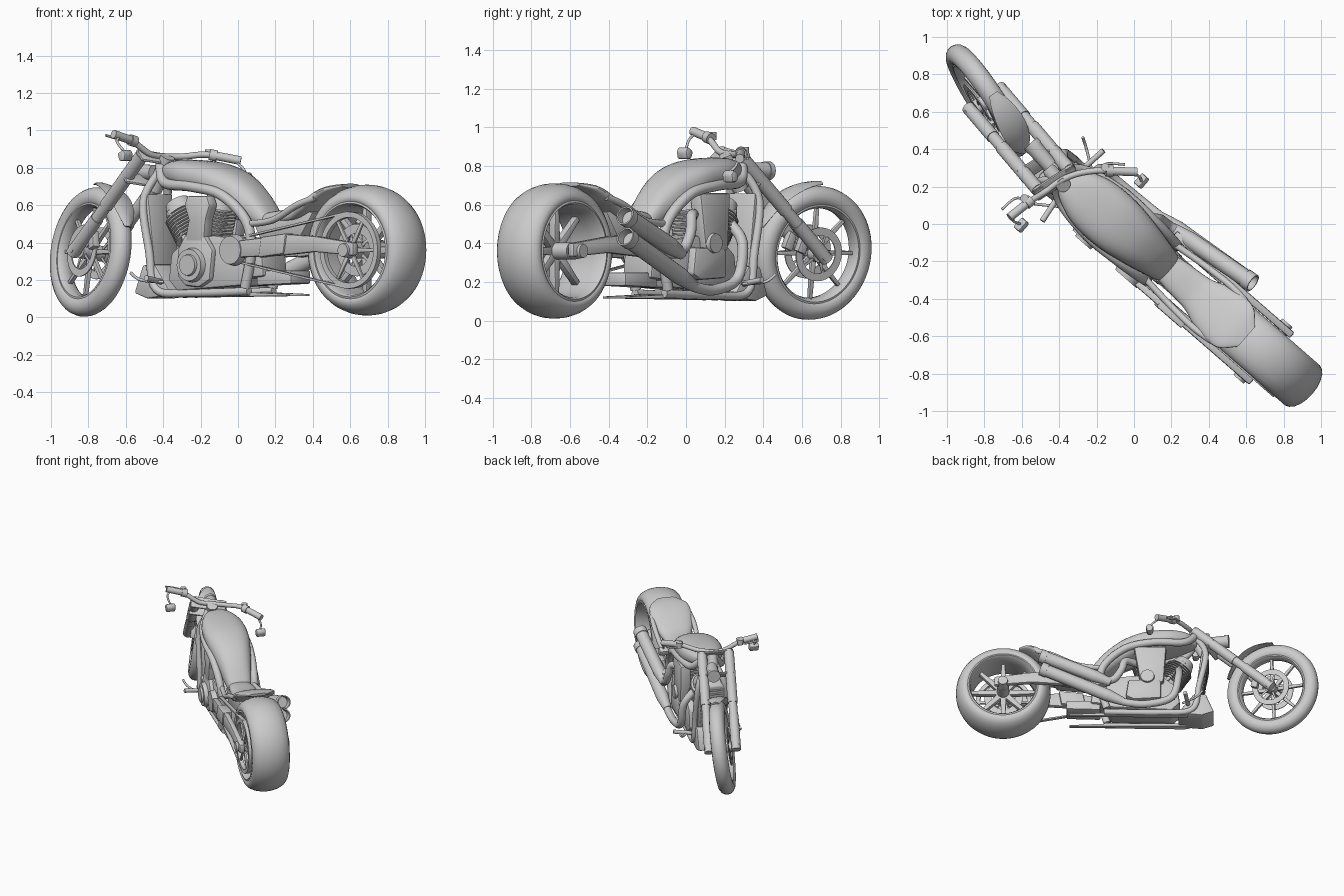
import bpy, bmesh
from math import radians, sin, cos, pi, copysign
from mathutils import Matrix, Vector

if "Cube" in bpy.data.objects:
    bpy.data.objects.remove(bpy.data.objects["Cube"])

# body frame: +x forward, +y rider's left; front frame: steered wheel hub
B = Matrix.Translation((-.04, -.045, 0)) @ Matrix.Rotation(radians(139), 4, 'Z')
F = (B @ Matrix.Translation((1.025, -.04, .35)) @ Matrix.Rotation(radians(-16), 4, 'Z')
     @ Matrix.Rotation(radians(8), 4, 'X'))
R = B @ Matrix.Translation((-.967, 0, .36))


def finish(name, bm, M):
    bmesh.ops.recalc_face_normals(bm, faces=bm.faces)
    me = bpy.data.meshes.new(name)
    bm.to_mesh(me)
    bm.free()
    me.transform(M)
    ob = bpy.data.objects.new(name, me)
    bpy.context.collection.objects.link(ob)
    return ob


def skin(name, rings, M=B, close=False):
    """Faces between rings of points; ends capped unless closed."""
    bm = bmesh.new()
    vs = [[bm.verts.new(p) for p in r] for r in rings]
    n, m = len(vs), len(vs[0])
    for i in range(n if close else n - 1):
        for j in range(m):
            a, b, k = vs[i], vs[(i + 1) % n], (j + 1) % m
            bm.faces.new((a[j], b[j], b[k], a[k]))
    if not close:
        bm.faces.new(vs[0])
        bm.faces.new(vs[-1])
    return finish(name, bm, M)


def lathe(name, prof, M, n=64):
    """Revolve a closed (radius, y) profile about the y axis."""
    ang = [2 * pi * i / n for i in range(n)]
    return skin(name, [[(r * cos(a), y, r * sin(a)) for r, y in prof] for a in ang], M, True)


def mirror(half):
    return half + [(r, -y) for r, y in reversed(half) if y]


def cyl(name, p, q, r, r2=None, M=B, n=24):
    p, q = Vector(p), Vector(q)
    bm = bmesh.new()
    bmesh.ops.create_cone(bm, cap_ends=True, segments=n, radius1=r, radius2=r if r2 is None else r2,
                          depth=(q - p).length)
    T = Matrix.Translation((p + q) / 2) @ (q - p).to_track_quat('Z', 'Y').to_matrix().to_4x4()
    return finish(name, bm, M @ T)


def spline(pts, k=6):
    """Catmull-Rom samples through tuples of any length."""
    P = [pts[0]] + list(pts) + [pts[-1]]
    out = []
    for i in range(1, len(P) - 2):
        for s in range(k):
            t = s / k
            out.append([.5 * (2 * b + (c - a) * t + (2 * a - 5 * b + 4 * c - d) * t * t
                              + (3 * b - a - 3 * c + d) * t ** 3)
                        for a, b, c, d in zip(*P[i - 1:i + 3])])
    return out + [list(pts[-1])]


def tube(name, pts, r, M=B, n=14):
    path, u, rings = [Vector(p) for p in spline(pts)], None, []
    for i, p in enumerate(path):
        d = (path[min(i + 1, len(path) - 1)] - path[max(i - 1, 0)]).normalized()
        u = d.orthogonal() if u is None else u
        u = (u - d * u.dot(d)).normalized()
        w = d.cross(u)
        rings.append([p + r * (u * cos(2 * pi * j / n) + w * sin(2 * pi * j / n)) for j in range(n)])
    return skin(name, rings, M)


def loft(name, secs, M=B, e=.8, n=28):
    """Superellipse sections: x, z centre, half width, half height."""
    f = lambda v: copysign(abs(v) ** e, v)
    return skin(name, [[(x, w * f(cos(2 * pi * j / n)), z + h * f(sin(2 * pi * j / n)))
                        for j in range(n)] for x, z, w, h in spline(secs)], M)


def prism(name, prof, y0, y1, M=B, bev=.008):
    """Side-view outline extruded across the bike, edges bevelled."""
    bm = bmesh.new()
    a, b = ([bm.verts.new((x, y, z)) for x, z in prof] for y in (y0, y1))
    bm.faces.new(a)
    bm.faces.new(b)
    for i in range(len(a)):
        k = (i + 1) % len(a)
        bm.faces.new((a[i], a[k], b[k], b[i]))
    bmesh.ops.recalc_face_normals(bm, faces=bm.faces)
    bmesh.ops.bevel(bm, geom=bm.edges[:], offset=bev, segments=2, affect='EDGES', profile=.5)
    return finish(name, bm, M)


def spokes(name, M, r0, r1, y0, y1, w, count):
    for i in range(count):
        S = M @ Matrix.Rotation(2 * pi * i / count, 4, 'Y')
        prism(name, [(r0, -w), (r1, -w * .6), (r1, w * .6), (r0, w)], y0, y1, S, .003)


# rear wheel: fat rounded tire, deep rim, hub, brake disc
lathe("rear_tire", mirror([(.25, .125), (.262, .138), (.28, .142), (.3, .134), (.32, .115),
                           (.337, .08), (.347, .04), (.35, 0)]), R, 72)
lathe("rear_rim", [(.268, .134), (.25, .14), (.24, .125), (.235, .05), (.235, -.05), (.24, -.125),
                   (.25, -.14), (.268, -.134)], R)
spokes("rear_spoke", R, .04, .24, -.02, .02, .022, 8)
cyl("rear_hub", (0, -.12, 0), (0, .12, 0), .045, M=R)
lathe("rear_brake_disc", [(.09, .075), (.14, .075), (.14, .085), (.09, .085)], R, 48)
spokes("rear_disc_arm", R, .03, .1, .077, .083, .012, 5)

# drive pulleys and belt
lathe("rear_pulley", [(.175, .12), (.205, .12), (.205, .15), (.175, .15)], R, 56)
spokes("pulley_spoke", R, .03, .18, .128, .142, .014, 6)
cyl("front_pulley", (-.16, .12, .36), (-.16, .155, .36), .065)
for z0, z1 in ((.42, .562), (.30, .157)):
    prism("drive_belt", [(-.16, z0 - .006), (-.96, z1 - .006), (-.96, z1 + .006), (-.16, z0 + .006)],
          .122, .15, bev=.002)

# front wheel
lathe("front_tire", [(.292 + .057 * cos(t * pi / 8), .057 * sin(t * pi / 8)) for t in range(16)], F, 72)
lathe("front_rim", mirror([(.262, .045), (.25, .047), (.238, .03), (.234, 0)]), F)
spokes("front_spoke", F, .03, .24, -.012, .012, .015, 8)
cyl("front_hub", (0, -.07, 0), (0, .07, 0), .042, M=F)
cyl("front_axle", (0, -.13, 0), (0, .13, 0), .024, M=F)
for s in (-1, 1):
    lathe("front_brake_disc", [(.1, s * .05), (.14, s * .05), (.14, s * .057), (.1, s * .057)], F, 48)
    spokes("front_disc_arm", F, .03, .11, s * .053 - .003, s * .053 + .003, .01, 5)
    prism("brake_caliper", [(-.15, .02), (-.1, .0), (-.08, .08), (-.12, .11)], s * .04, s * .085, F)
# pointed front fender hugging the rear of the tire
arc = [(radians(88 + 7 * i), .075 * sin(pi * (i + .6) / 11) ** .6) for i in range(11)]
skin("front_fender", [[(r * cos(a), w * y, r * sin(a)) for r, y in
                       ((.362, 1), (.372, .55), (.376, 0), (.372, -.55), (.362, -1), (.358, -.9), (.361, 0), (.358, .9))]
                      for a, w in arc], F)

# raked fork, clamps and headlight
top = Vector((-.56, 0, .52))
for s in (-1, 1):
    o = Vector((0, s * .1, 0))
    cyl("fork_lower", o + top * -.04, o + top * .32, .036, M=F)
    cyl("fork_tube", o + top * .3, o + top * 1.0, .032, M=F)
    cyl("fork_sleeve", o + top * .45, o + top * .98, .037, M=F)
for t in (.74, .97):
    x, z = top.x * t, top.z * t
    prism("fork_clamp", [(x - .05, z - .035), (x + .02, z + .022), (x + .008, z + .038), (x - .06, z - .02)],
          -.13, .13, F, .01)
cyl("steering_head", (.52, .02, .68), (.42, .03, .86), .04)
cyl("headlight", (.54, 0, .775), (.68, -.02, .775), .04, .045)
cyl("headlight_rim", (.67, -.02, .775), (.70, -.023, .775), .048)

# handlebar, grips, levers, mirrors
tube("handlebar", [(.52, .33, .975), (.5, .22, .94), (.47, .12, .875), (.45, .03, .86),
                   (.4, -.07, .86), (.31, -.17, .87), (.18, -.27, .84)], .017)
for p, q in (((.525, .35, .98), (.505, .24, .95)), ((.17, -.28, .838), (.27, -.2, .863))):
    p, q = Vector(p), Vector(q)
    d = (p - q).normalized()
    cyl("grip", p, q, .023)
    cyl("control_housing", q, q - d * .04, .03)
    c = q - d * .02
    cyl("fluid_reservoir", c + Vector((.03, 0, -.01)), c + Vector((.03, 0, .03)), .022)
    tube("lever", [c, c + Vector((.06, 0, 0)) + d * .03, c + Vector((.06, 0, -.005)) + d * .13], .007)
for stem, c in (([(.51, .31, .97), (.5, .35, .94), (.46, .34, .89)], (.45, .34, .865)),
                ([(.2, -.25, .845), (.15, -.27, .8), (.12, -.26, .77)], (.12, -.26, .745))):
    tube("mirror_stem", stem, .007)
    x, y, z = c
    prism("mirror", [(x - .03, z + .01), (x - .01, z + .035), (x + .03, z + .01), (x + .015, z - .03),
                     (x - .02, z - .03)], y - .035, y + .035, bev=.01)

# tank, seat and tail
loft("fuel_tank", [(.46, .775, .045, .035), (.37, .776, .11, .062), (.24, .762, .155, .08),
                   (.07, .735, .16, .088), (-.08, .672, .137, .1), (-.2, .592, .11, .095),
                   (-.29, .525, .085, .06), (-.33, .5, .05, .03)])
loft("seat", [(-.23, .51, .07, .04), (-.35, .53, .09, .04), (-.5, .545, .105, .04), (-.6, .585, .14, .045),
              (-.7, .64, .155, .042), (-.78, .683, .14, .025), (-.85, .705, .07, .01)])
prism("seat_base", [(-.24, .5), (-.45, .53), (-.62, .57), (-.66, .56), (-.57, .43), (-.3, .4)], -.09, .09)

# frame rails, swingarm, pegs on both sides
for s in (-1, 1):
    tube("upper_frame_rail", [(.46, s * .04, .82), (.37, s * .11, .72), (.15, s * .15, .7),
                              (-.06, s * .145, .655), (-.22, s * .13, .52), (-.25, s * .12, .36),
                              (-.2, s * .11, .16)], .028)
    tube("down_tube", [(.47, s * .04, .78), (.53, s * .1, .62), (.48, s * .11, .35), (.43, s * .11, .15),
                       (.2, s * .1, .13), (-.22, s * .1, .14)], .022)
    tube("seat_rail", [(-.23, s * .12, .5), (-.42, s * .14, .52), (-.6, s * .15, .6), (-.72, s * .14, .64)], .018)
    prism("swingarm", [(-.2, .32), (-.2, .41), (-.42, .43), (-.56, .445), (-.75, .435), (-1.03, .4),
                       (-1.03, .33), (-.75, .35), (-.5, .33)], s * .145, s * .185, bev=.01)
    cyl("axle_cap", (-.967, s * .13, .36), (-.967, s * .2, .36), .045, .035)
    prism("swingarm_brace", [(-.36, .32), (-.38, .43), (-.56, .45), (-.54, .34)], s * .12, s * .195, bev=.01)
    cyl("foot_peg", (.4, s * .1, .19), (.38, s * .25, .21), .015)
    tube("foot_lever", [(.36, s * .13, .19), (.46, s * .2, .2), (.51, s * .23, .24)], .008)
    prism("side_rail", [(.4, .105), (.4, .13), (-.2, .135), (-.48, .125), (-.48, .115)],
          s * .08 - .015, s * .08 + .015, bev=.003)

# engine: crankcase, two finned cylinders, covers
prism("crankcase", [(.34, .2), (.32, .34), (.22, .42), (.02, .44), (-.18, .42), (-.22, .3), (-.18, .17),
                    (.28, .14)], -.12, .12, bev=.015)
base = Vector((.17, 0, .3))
for head in (Vector((.37, 0, .6)), Vector((.07, 0, .64))):
    d = (head - base).normalized()
    L = (head - base).length
    cyl("cylinder", base, base + d * (L - .03), .075)
    for i in range(8):
        a = base + d * (L * .45 + i * .018)
        cyl("cooling_fin", a, a + d * .008, .105)
    cyl("cylinder_head", base + d * (L - .05), head + d * .02, .09, .065)
    for s in (-1, 1):
        cyl("pushrod", base + Vector((-.02, s * .1, 0)), head + Vector((0, s * .07, -.03)), .014)
prism("primary_cover", [(.25, .22), (.25, .36), (.2, .44), (.06, .44), (.0, .36), (.02, .2),
                        (.1, .16), (.2, .17)], .1, .15, bev=.015)
cyl("clutch_cover", (.14, .14, .28), (.14, .18, .28), .095, .085, n=32)
cyl("clutch_cap", (.14, .17, .28), (.14, .195, .28), .06, .055, n=32)
cyl("pulley_cover", (-.16, .15, .36), (-.16, .19, .36), .085, .075, n=32)
prism("left_engine_tower", [(.2, .4), (.06, .4), (.05, .52), (.02, .6), (.04, .65), (.18, .65), (.2, .6), (.17, .52)],
      .08, .15, bev=.012)
prism("air_cleaner", [(.22, .36), (.05, .34), (.0, .66), (.24, .66)], -.16, -.08, bev=.015)
prism("right_cover", [(.2, .22), (.2, .37), (-.04, .38), (-.06, .24), (.0, .21)], -.165, -.1, bev=.015)
cyl("right_round_cover", (.1, -.14, .4), (.1, -.18, .4), .055, .05)
prism("gearbox", [(-.1, .2), (-.1, .42), (-.3, .4), (-.32, .22)], -.1, .1, bev=.015)
prism("oil_tank", [(-.25, .17), (-.25, .25), (-.5, .25), (-.5, .18)], -.08, .08, bev=.01)

# radiator and chin fairing
prism("radiator", [(.5, .28), (.55, .62), (.5, .66), (.45, .28)], -.1, .1)
prism("chin_fairing", [(.59, .13), (.53, .28), (.44, .28), (.32, .12), (.5, .1)], -.11, .11, bev=.012)
for i in range(9):
    z = .33 + i * .032
    cyl("radiator_fin", (.507 + i * .0048, -.08, z), (.507 + i * .0048, .08, z), .007, n=8)

# twin exhaust on the right
for head, a, b in (([(.33, -.08, .5), (.33, -.16, .4), (.28, -.17, .22), (.1, -.175, .16), (-.05, -.18, .17)],
                    (-.08, -.18, .18), (-.66, -.235, .425)),
                   ([(.04, -.08, .55), (-.06, -.15, .54), (-.09, -.17, .46), (-.14, -.175, .38)],
                    (-.17, -.178, .345), (-.665, -.235, .535))):
    a, b = Vector(a), Vector(b)
    d = (b - a).normalized()
    tube("exhaust_header", head + [tuple(a + d * .03)], .028)
    cyl("muffler_cone", a, a + d * .12, .03, .046)
    cyl("muffler", a + d * .12, b - d * .02, .046)
    lathe("muffler_tip", [(.051, -.025), (.051, .025), (.043, .025), (.04, -.025)],
          B @ Matrix.Translation(b) @ d.to_track_quat('Y', 'Z').to_matrix().to_4x4(), 28)

# soft shading with crisp edges
bpy.ops.object.select_all(action='SELECT')
bpy.context.view_layer.objects.active = bpy.context.selected_objects[0]
bpy.ops.object.shade_smooth_by_angle(angle=radians(35))
